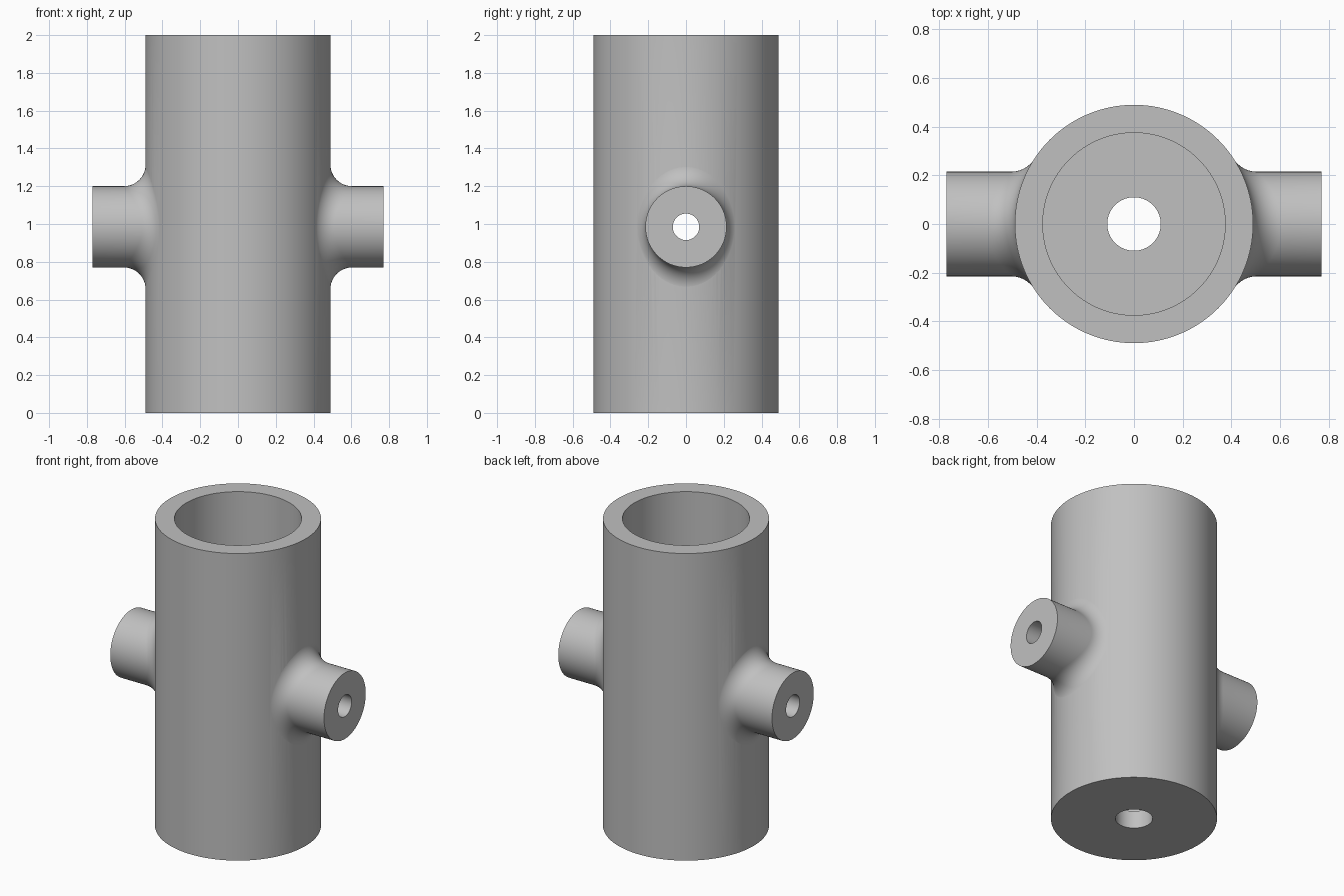
import bpy, bmesh, math
from mathutils import Vector

if "Cube" in bpy.data.objects:
    bpy.data.objects.remove(bpy.data.objects["Cube"])

BODY_R, HEIGHT, BORE_R, FLOOR = 0.49, 2.0, 0.375, 0.115
ARM_R, ARM_END, ARM_Z, FILLET = 0.215, 0.77, 0.985, 0.115
DRAIN_R, PORT_R = 0.11, 0.07

grey = bpy.data.materials.new("plain grey")
grey.use_nodes = True
colour = (0.53, 0.53, 0.53, 1)
grey.diffuse_color = colour
grey.node_tree.nodes["Principled BSDF"].inputs["Base Color"].default_value = colour


def loft(name, rings):
    """Closed solid skinned through equal-length rings of points."""
    bm = bmesh.new()
    rows = [[bm.verts.new(p) for p in ring] for ring in rings]
    n = len(rows[0])
    for a, b in zip(rows, rows[1:]):
        for i in range(n):
            j = (i + 1) % n
            bm.faces.new((a[i], a[j], b[j], b[i]))
    bm.faces.new(rows[0])
    bm.faces.new(rows[-1])
    bmesh.ops.recalc_face_normals(bm, faces=bm.faces)
    mesh = bpy.data.meshes.new(name)
    bm.to_mesh(mesh)
    bm.free()
    mesh.materials.append(grey)
    obj = bpy.data.objects.new(name, mesh)
    bpy.context.collection.objects.link(obj)
    return obj


def angles(n):
    return [math.tau * i / n for i in range(n)]


def upright(name, radius, low, high, n=128):
    return loft(name, [[(radius * math.cos(a), radius * math.sin(a), z)
                        for a in angles(n)] for z in (low, high)])


def sideways(name, radius, reach, n=64):
    return loft(name, [[(x, radius * math.cos(a), ARM_Z + radius * math.sin(a))
                        for a in angles(n)] for x in (-reach, reach)])


def arm(name, side, n=96, steps=12):
    """Side arm whose root flares into the body with a rolling-ball fillet."""
    columns = []
    wall = BODY_R - 0.0008           # sinks the flare edge just under the wall
    for a in angles(n):
        c, s = math.cos(a), math.sin(a)
        y, z = (ARM_R + FILLET) * c, (ARM_R + FILLET) * s
        x = math.sqrt((wall + FILLET) ** 2 - y * y)
        centre = Vector((x, y, z))
        to_arm = Vector((0, -c, -s))
        to_body = Vector((-x, -y, 0)).normalized()
        column = [Vector((ARM_END, ARM_R * c, ARM_R * s))]
        column += [centre + FILLET * to_arm.slerp(to_body, k / steps)
                   for k in range(steps + 1)]
        column.append(column[-1] + 0.05 * to_body)
        columns.append([(side * p.x, p.y, p.z + ARM_Z) for p in column])
    return loft(name, list(zip(*columns)))


def combine(target, tool, operation):
    mod = target.modifiers.new(operation, 'BOOLEAN')
    mod.operation = operation
    mod.solver = 'EXACT'
    mod.object = tool
    bpy.context.view_layer.objects.active = target
    bpy.ops.object.modifier_apply(modifier=mod.name)
    bpy.data.objects.remove(tool)


# Body with two flared arms
body = upright("cylinder_body", BODY_R, 0, HEIGHT)
combine(body, arm("left_arm", 1), 'UNION')
combine(body, arm("right_arm", -1), 'UNION')

# Open bore, drain hole in the floor, cross port through both arms
combine(body, upright("bore_cutter", BORE_R, FLOOR, HEIGHT + 0.1), 'DIFFERENCE')
combine(body, upright("drain_cutter", DRAIN_R, -0.1, FLOOR + 0.1, 64), 'DIFFERENCE')
combine(body, sideways("port_cutter", PORT_R, ARM_END + 0.1), 'DIFFERENCE')

# Smooth walls with crisp rims
bpy.ops.object.select_all(action='DESELECT')
body.select_set(True)
bpy.context.view_layer.objects.active = body
bpy.ops.object.shade_smooth_by_angle(angle=math.radians(30))
